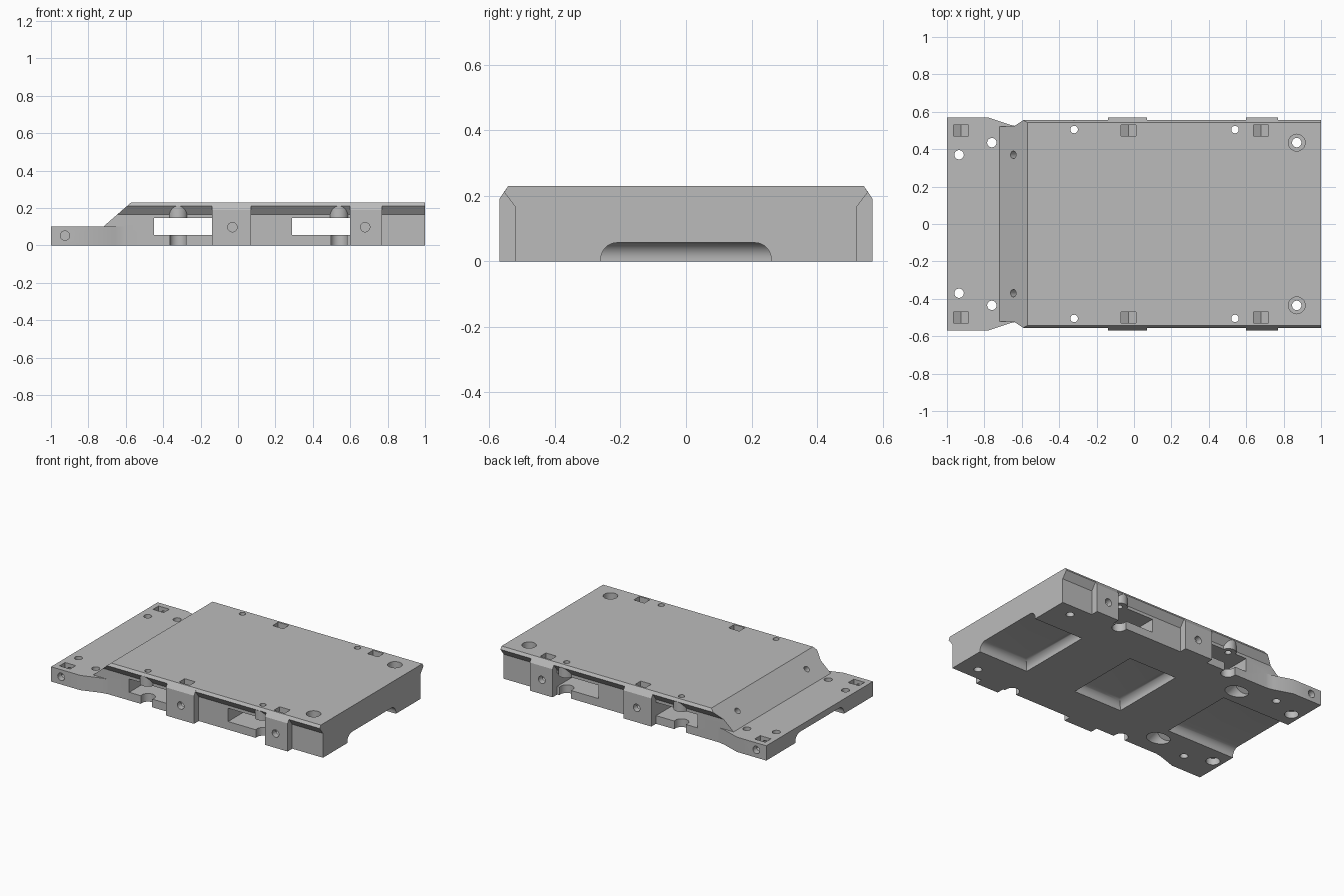
import bpy, bmesh, math
from mathutils import Vector

cube = bpy.data.objects.get("Cube")
if cube:
    bpy.data.objects.remove(cube)

grey = bpy.data.materials.new("plain_grey")
grey.use_nodes = True
grey.diffuse_color = (0.5, 0.5, 0.5, 1)
grey.node_tree.nodes["Principled BSDF"].inputs["Base Color"].default_value = (0.5, 0.5, 0.5, 1)


def finish(name, bm):
    bmesh.ops.recalc_face_normals(bm, faces=bm.faces)
    mesh = bpy.data.meshes.new(name)
    bm.to_mesh(mesh)
    bm.free()
    mesh.materials.append(grey)
    obj = bpy.data.objects.new(name, mesh)
    bpy.context.collection.objects.link(obj)
    return obj


def prism(name, points, axis, start, end):
    """Extrude a 2D outline along the x, y or z axis (0, 1, 2)."""
    bm = bmesh.new()
    verts = []
    for a, b in points:
        co = [a, b]
        co.insert(axis, start)
        verts.append(bm.verts.new(co))
    face = bm.faces.new(verts)
    out = bmesh.ops.extrude_face_region(bm, geom=[face])
    shift = Vector((0, 0, 0))
    shift[axis] = end - start
    bmesh.ops.translate(bm, vec=shift, verts=[v for v in out["geom"] if isinstance(v, bmesh.types.BMVert)])
    return finish(name, bm)


def box(name, x0, x1, y0, y1, z0, z1):
    return prism(name, [(x0, y0), (x1, y0), (x1, y1), (x0, y1)], 2, z0, z1)


def rod(name, p0, p1, radius, sides=32):
    p0, p1 = Vector(p0), Vector(p1)
    bm = bmesh.new()
    bmesh.ops.create_cone(bm, cap_ends=True, segments=sides, radius1=radius, radius2=radius, depth=(p1 - p0).length)
    bmesh.ops.rotate(bm, matrix=(p1 - p0).to_track_quat("Z", "Y").to_matrix(), verts=bm.verts)
    bmesh.ops.translate(bm, vec=(p0 + p1) / 2, verts=bm.verts)
    return finish(name, bm)


def combine(target, tool, mode):
    mod = target.modifiers.new("boolean", "BOOLEAN")
    mod.operation, mod.object, mod.solver = mode, tool, "EXACT"
    bpy.context.view_layer.objects.active = target
    bpy.ops.object.modifier_apply(modifier=mod.name)
    bpy.data.objects.remove(tool)


def cut(tool):
    combine(body, tool, "DIFFERENCE")


def add(tool):
    combine(body, tool, "UNION")


def mirrored(points):
    return points + [(-a, b) for a, b in reversed(points)]


# Main block: overhanging cross-section trimmed by the sloped side profile
section = mirrored([(0.52, 0), (0.52, 0.165), (0.555, 0.211), (0.543, 0.23)])
body = prism("base_plate", section, 0, -0.9, 1)
trim = prism("trim", [(-0.72, -0.1), (-0.72, 0.1), (-0.567, 0.233), (-0.567, 0.3), (1.1, 0.3), (1.1, -0.1)], 1, -1, 1)
combine(body, trim, "INTERSECT")

# Low tapered flange
half = [(-1, 0.57), (-0.78, 0.57), (-0.66, 0.53), (-0.625, 0.522), (-0.59, 0.518)]
add(prism("flange", half + [(x, -y) for x, y in reversed(half)], 2, 0, 0.1))

# Side pads
pad = mirrored([(0.57, 0), (0.57, 0.19), (0.543, 0.23)])
for x0, x1 in ((-0.14, 0.07), (0.6, 0.77)):
    block = prism("pad", pad, 0, x0, x1)
    add(block)

# Half-round bosses under the overhang
for x in (-0.32, 0.54):
    for s in (-1, 1):
        add(rod("boss", (x, s * 0.505, 0.1), (x, s * 0.505, 0.213), 0.05))

# Strap slots running through the full width
for x0, x1 in ((-0.45, -0.14), (0.29, 0.6)):
    cut(box("slot", x0, x1, -0.7, 0.7, 0.055, 0.145))

# Underside pockets with rounded upper edges
for x0, x1 in ((-1.2, -0.49), (-0.11, 0.25), (0.63, 1.2)):
    tool = box("pocket", x0, x1, -0.26, 0.26, -0.1, 0.057)
    bev = bmesh.new()
    bev.from_mesh(tool.data)
    top = [e for e in bev.edges if all(v.co.z > 0 for v in e.verts)]
    bmesh.ops.bevel(bev, geom=top, offset=0.05, segments=8, profile=0.5, affect="EDGES")
    bev.to_mesh(tool.data)
    bev.free()
    cut(tool)

for s in (-1, 1):
    # Vertical through holes and their counterbores
    for x, y, r in ((-0.935, 0.37, 0.025), (-0.76, 0.435, 0.025), (-0.32, 0.505, 0.02),
                    (0.54, 0.505, 0.02), (0.87, 0.435, 0.025)):
        cut(rod("hole", (x, s * y, -0.1), (x, s * y, 0.4), r))
    cut(rod("top_bore", (0.87, s * 0.435, 0.18), (0.87, s * 0.435, 0.3), 0.045))
    cut(rod("bottom_bore", (-0.935, s * 0.37, -0.1), (-0.935, s * 0.37, 0.045), 0.043))

    # Notches in the lip below each slot
    for x in (-0.32, 0.54):
        cut(rod("notch", (x, s * 0.505, -0.1), (x, s * 0.505, 0.07), 0.045))

    # Angled holes leaving the slope, with wide bores underneath
    start = Vector((-0.645, s * 0.37, 0.165))
    way = Vector((0.655, 0, -0.755))
    cut(rod("angled_hole", start - way * 0.1, start + way * 0.4, 0.02))
    cut(rod("angled_bore", start + way * 0.13, start + way * 0.4, 0.06))

    # Side bolt holes meeting pointed nut pockets
    for x, z in ((-0.925, 0.052), (-0.03, 0.097), (0.68, 0.097)):
        cut(rod("bolt_hole", (x, s * 0.42, z), (x, s * 0.7, z), 0.025))
        nut = [(x - 0.04, 0.4), (x - 0.04, z - 0.023), (x, z - 0.046), (x + 0.04, z - 0.023), (x + 0.04, 0.4)]
        cut(prism("nut_pocket", nut, 1, s * 0.47, s * 0.53))

# Smooth round surfaces, keep crisp edges
bpy.ops.object.select_all(action="DESELECT")
body.select_set(True)
bpy.context.view_layer.objects.active = body
bpy.ops.object.shade_smooth_by_angle(angle=math.radians(25))
